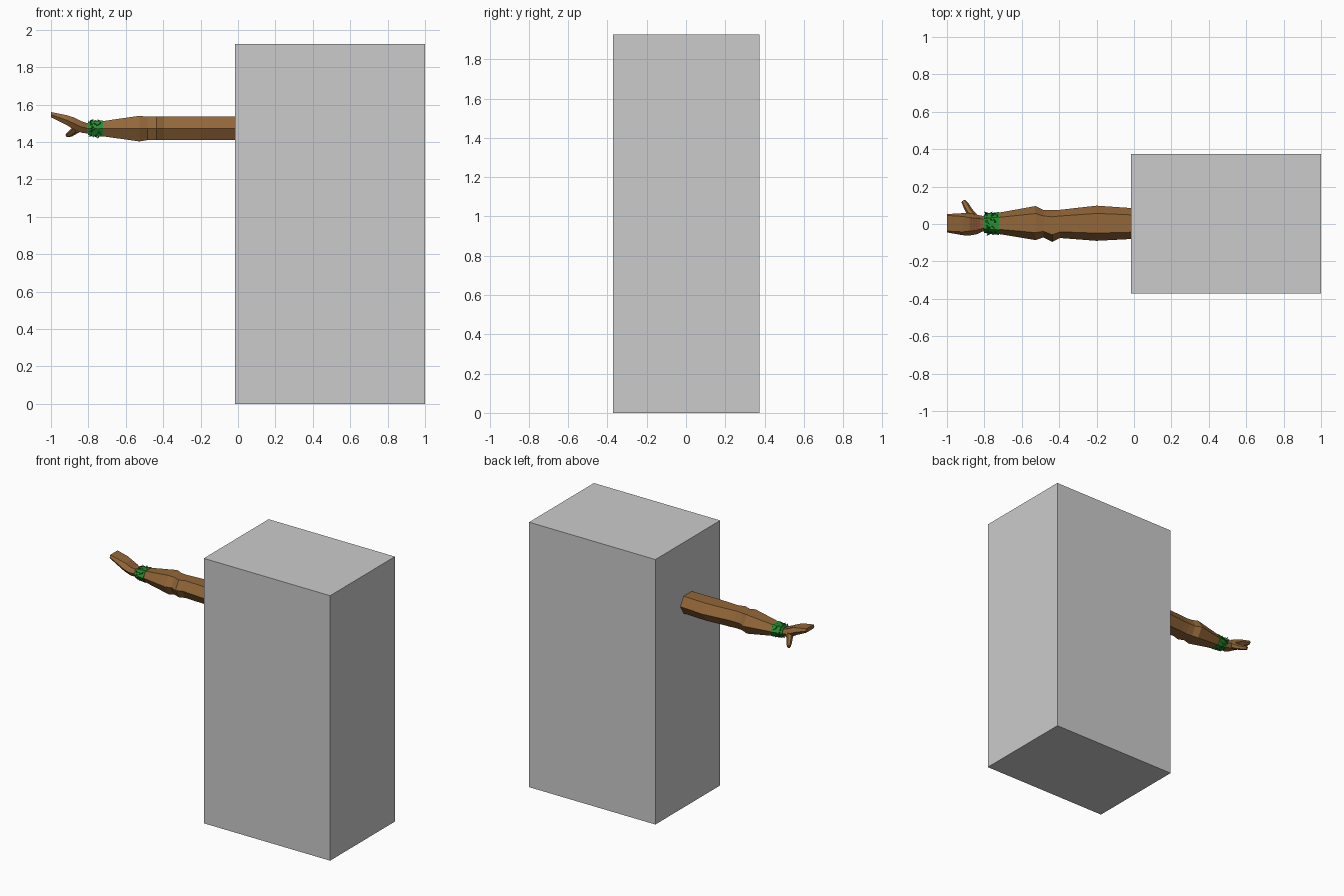
import bpy, bmesh, math, random
from mathutils import Vector

if "Cube" in bpy.data.objects:
    bpy.data.objects.remove(bpy.data.objects["Cube"])

random.seed(4)


def material(name, rgb):
    m = bpy.data.materials.new(name)
    m.diffuse_color = (*rgb, 1)
    m.use_nodes = True
    m.node_tree.nodes["Principled BSDF"].inputs["Base Color"].default_value = m.diffuse_color
    return m


SKIN = material("skin", (0.29, 0.135, 0.04))
LEAF = material("leaf", (0.02, 0.27, 0.03))
LEAF_DARK = material("dark_leaf", (0.01, 0.13, 0.015))
RED = material("scar", (0.27, 0.06, 0.03))


def finish(bm, name, mat=None, recalc=True):
    if recalc:
        bmesh.ops.recalc_face_normals(bm, faces=bm.faces)
    me = bpy.data.meshes.new(name)
    bm.to_mesh(me)
    bm.free()
    ob = bpy.data.objects.new(name, me)
    bpy.context.collection.objects.link(ob)
    if mat:
        me.materials.append(mat)
    return ob


def loft(name, rings, mat, caps=True):
    """Bridge equal-sized rings of points into a tube."""
    bm = bmesh.new()
    loops = [[bm.verts.new(p) for p in r] for r in rings]
    n = len(rings[0])
    for a, b in zip(loops, loops[1:]):
        for i in range(n):
            j = (i + 1) % n
            bm.faces.new((a[i], a[j], b[j], b[i]))
    if caps:
        bm.faces.new(loops[0])
        bm.faces.new(loops[-1])
    return finish(bm, name, mat)


def hexagon(x, y0, y1, z0, z1, f=0.56, tilt=0.0):
    """Six-sided section: side corners at mid height, flat top and bottom."""
    c, h, m = (y0 + y1) / 2, (y1 - y0) / 2 * f, (z0 + z1) / 2
    return [(x, y1, m), (x - tilt, c + h, z1), (x - tilt, c - h, z1),
            (x, y0, m), (x + tilt, c - h, z0), (x + tilt, c + h, z0)]


# Large block the arm comes out of
bm = bmesh.new()
bmesh.ops.create_cube(bm, size=1)
for v in bm.verts:
    v.co = (0.4925 + v.co.x * 1.015, 0.001 + v.co.y * 0.744, 0.9625 + v.co.z * 1.925)
finish(bm, "block")

# Upper arm, elbow, forearm and wrist
loft("arm", [hexagon(*s) for s in (
    (-0.010, -0.080, 0.085, 1.410, 1.535),
    (-0.200, -0.090, 0.098, 1.410, 1.535),
    (-0.395, -0.075, 0.076, 1.410, 1.535),
    (-0.437, -0.095, 0.076, 1.410, 1.535),
    (-0.485, -0.072, 0.076, 1.410, 1.535),
    (-0.527, -0.086, 0.096, 1.403, 1.540),
    (-0.720, -0.054, 0.061, 1.430, 1.512),
    (-0.815, -0.038, 0.042, 1.446, 1.499))], SKIN)

# Palm and joined fingers, bent upward
loft("hand", [hexagon(*s) for s in (
    (-0.805, -0.038, 0.042, 1.446, 1.500, 0.6),
    (-0.838, -0.054, 0.050, 1.450, 1.511, 0.6),
    (-0.880, -0.062, 0.058, 1.468, 1.532, 0.6),
    (-0.915, -0.060, 0.058, 1.490, 1.543, 0.7),
    (-1.000, -0.045, 0.053, 1.532, 1.560, 0.85))], SKIN)

# Thumb, pointing backward and down
path = [((-0.858, 0.035, 1.475), 0.026), ((-0.880, 0.068, 1.456), 0.019),
        ((-0.898, 0.100, 1.443), 0.017), ((-0.912, 0.122, 1.436), 0.012)]
axis = (Vector(path[-1][0]) - Vector(path[0][0])).normalized()
u = axis.cross(Vector((0, 0, 1))).normalized()
w = axis.cross(u)
loft("thumb", [[Vector(p) + r * (u * math.cos(k * math.tau / 6) + w * math.sin(k * math.tau / 6))
                for k in range(6)] for p, r in path], SKIN)

# Leafy wristband
loft("wristband", [hexagon(*s) for s in (
    (-0.723, -0.058, 0.064, 1.428, 1.515),
    (-0.765, -0.054, 0.058, 1.432, 1.511),
    (-0.803, -0.047, 0.050, 1.438, 1.506))], LEAF)

# Small pointed leaves around the band
for name, mat, count in (("leaves", LEAF, 24), ("dark_leaves", LEAF_DARK, 24)):
    bm = bmesh.new()
    for i in range(count):
        a = (i + random.random()) * math.tau / count
        out = Vector((0, math.cos(a), math.sin(a)))
        side = Vector((0, -math.sin(a), math.cos(a)))
        base = Vector((random.uniform(-0.795, -0.735), 0.003 + 0.052 * out.y, 1.472 + 0.038 * out.z))
        lean = Vector((random.uniform(-0.022, 0.022), 0, 0)) + side * random.uniform(-0.02, 0.02)
        tip = base + out * random.uniform(0.003, 0.016) + lean
        wide = Vector((0.007, 0, 0)) + side * random.uniform(-0.005, 0.005)
        pts = [bm.verts.new(p) for p in (base - wide, base + wide, tip, base + out * 0.005)]
        for f in ((0, 1, 3), (1, 2, 3), (2, 0, 3), (0, 2, 1)):
            bm.faces.new([pts[k] for k in f])
    finish(bm, name, mat)

# Red marks on the back of the hand
bm = bmesh.new()
for r in range(4):
    for c in range(5):
        x = -0.824 - 0.014 * r
        y = -0.026 + 0.0135 * c
        z = lambda q: 1.5135 + (-0.838 - q) * (0.5 if q < -0.838 else 0.33)
        x1 = x - 0.009
        bm.faces.new([bm.verts.new(p) for p in (
            (x, y - 0.004, z(x)), (x, y + 0.004, z(x)),
            (x1, y + 0.004, z(x1)), (x1, y - 0.004, z(x1)))])
finish(bm, "hand_marks", RED, recalc=False)
for f in bpy.data.objects["hand_marks"].data.polygons:
    if f.normal.z < 0:
        f.flip()
